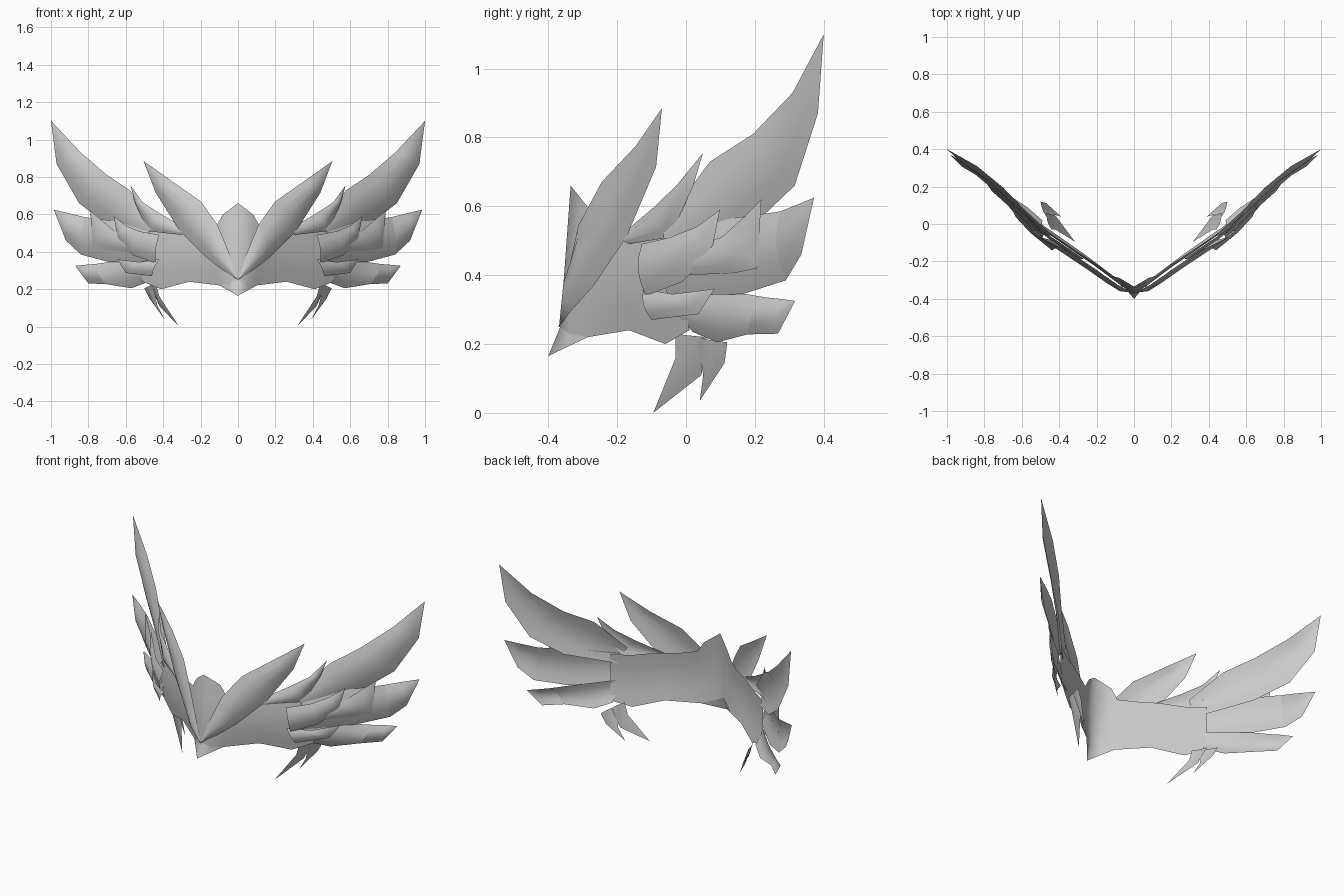
import bpy, math
from mathutils import Vector

if "Cube" in bpy.data.objects:
    bpy.data.objects.remove(bpy.data.objects["Cube"])

# Plan-view sweep of the whole piece: depth y for a given x
SWEEP = [(0, -.34), (.1, -.29), (.2, -.215), (.3, -.15), (.41, -.075), (.5, -.02),
         (.58, .07), (.7, .195), (.84, .31), (1, .4)]


def depth(x):
    for (x0, y0), (x1, y1) in zip(SWEEP, SWEEP[1:]):
        if x <= x1:
            return y0 + (y1 - y0) * (x - x0) / (x1 - x0)
    return SWEEP[-1][1]


def place(p, d):
    """2D points follow the sweep with layer offset d; 3D points are kept."""
    return Vector(p) if len(p) == 3 else Vector((p[0], depth(p[0]) + d, p[1]))


def build(name, verts, faces):
    me = bpy.data.meshes.new(name)
    me.from_pydata([tuple(v) for v in verts], [], faces)
    ob = bpy.data.objects.new(name, me)
    bpy.context.collection.objects.link(ob)
    mir = ob.modifiers.new("Mirror", 'MIRROR')
    mir.merge_threshold = 0.001
    bpy.context.view_layer.objects.active = ob
    ob.select_set(True)
    bpy.ops.object.shade_smooth_by_angle(angle=math.radians(40))
    ob.select_set(False)
    return ob


def sheet(name, upper, lower, tip=None, d=0.0, bulge=0.02, cols=4):
    """Curved sheet between two edges, optionally closed by a tip."""
    out = Vector((.5, -.85, 0))
    verts, faces = [], []
    for a, b in zip(upper, lower):
        a, b = place(a, d), place(b, d)
        for j in range(cols + 1):
            t = j / cols
            push = bulge * math.sin(math.pi * t) if a.x > 0.001 else 0
            verts.append(a.lerp(b, t) + out * push)
    w = cols + 1
    for i in range(len(upper) - 1):
        for j in range(cols):
            k = i * w + j
            faces.append((k, k + 1, k + w + 1, k + w))
    if tip:
        k = len(verts) - w
        verts.append(place(tip, d))
        faces += [(k + j, k + j + 1, len(verts) - 1) for j in range(cols)]
    return build(name, verts, faces)


# Wrap-around band with central crest and pointed lower nose
sheet("band",
      [(0, -.335, .66), (.08, -.287, .6), (.115, .54), (.2, .53), (.3, .53), (.42, .515), (.52, .52)],
      [(0, -.365, .25), (.05, -.34, .23), (.1, -.285, .22), (.18, -.225, .23), (.26, -.165, .24),
       (.41, -.06, .2), (.51, .01, .24)], bulge=.015)
sheet("nose_point", [(0, -.365, .25), (.05, -.34, .23), (.1, -.285, .22)],
      [(0, -.4, .165), (.05, -.342, .193), (.1, -.285, .22)], bulge=0, cols=1)

# Front pair of brow feathers
sheet("brow_feather",
      [(0, -.365, .25), (.05, .4), (.11, .545), (.2, .67), (.35, .775)],
      [(0, -.37, .25), (.08, .3), (.17, .37), (.31, .51), (.44, .715)],
      (.505, -.07, .885), d=-.03, bulge=.025)

# Large wing feathers, top to bottom
sheet("upper_wing_feather",
      [(.44, .56), (.58, .73), (.7, .81), (.84, .93)],
      [(.48, .46), (.7, .545), (.85, .66), (.97, .87)],
      (1, 1.1), bulge=.025)
sheet("middle_wing_feather",
      [(.48, .52), (.66, .565), (.82, .585)],
      [(.48, .34), (.69, .345), (.82, .375), (.92, .46)][:2] + [(.84, .385)],
      None, d=-.02, bulge=.025)
sheet("middle_wing_feather_tip",
      [(.82, .585), (.9, .605)], [(.84, .385), (.92, .46)],
      (.985, .625), d=-.02, bulge=.025)
sheet("lower_wing_feather",
      [(.47, .36), (.69, .345), (.76, .335)],
      [(.49, .02, .235), (.57, .09, .205), (.71, .18, .228)],
      None, d=-.01)
sheet("lower_wing_feather_tip",
      [(.76, .335), (.82, .33)], [(.71, .18, .228), (.8, .23)],
      (.87, .325), d=-.01)

# Short covert feathers layered over the wing roots
sheet("top_covert",
      [(.27, .52), (.41, .6), (.51, .665)],
      [(.3, .49), (.48, .51), (.55, .66)],
      (.575, .755), d=-.015, bulge=.015)
sheet("inner_covert",
      [(.42, .49), (.53, .51), (.6, .54)],
      [(.44, .34), (.56, .38), (.64, .46)],
      (.665, .59), d=-.06)
sheet("outer_covert",
      [(.53, .47), (.66, .51), (.73, .57)],
      [(.55, .4), (.69, .405), (.775, .42)],
      (.79, .62), d=-.05, bulge=.015)
sheet("low_covert",
      [(.42, .36), (.53, .345)], [(.46, .27), (.6, .287)],
      (.645, .36), d=-.055, bulge=.015)

# Hanging cheek feathers, two per side
sheet("front_cheek_feather",
      [(.44, -.03, .23), (.42, -.03, .16)],
      [(.47, .06, .22), (.42, .045, .11)],
      (.315, -.095, 0), bulge=.01)
sheet("rear_cheek_feather",
      [(.46, .03, .22), (.43, .05, .11)],
      [(.5, .12, .205), (.47, .112, .145)],
      (.39, .04, .035), bulge=.01)
